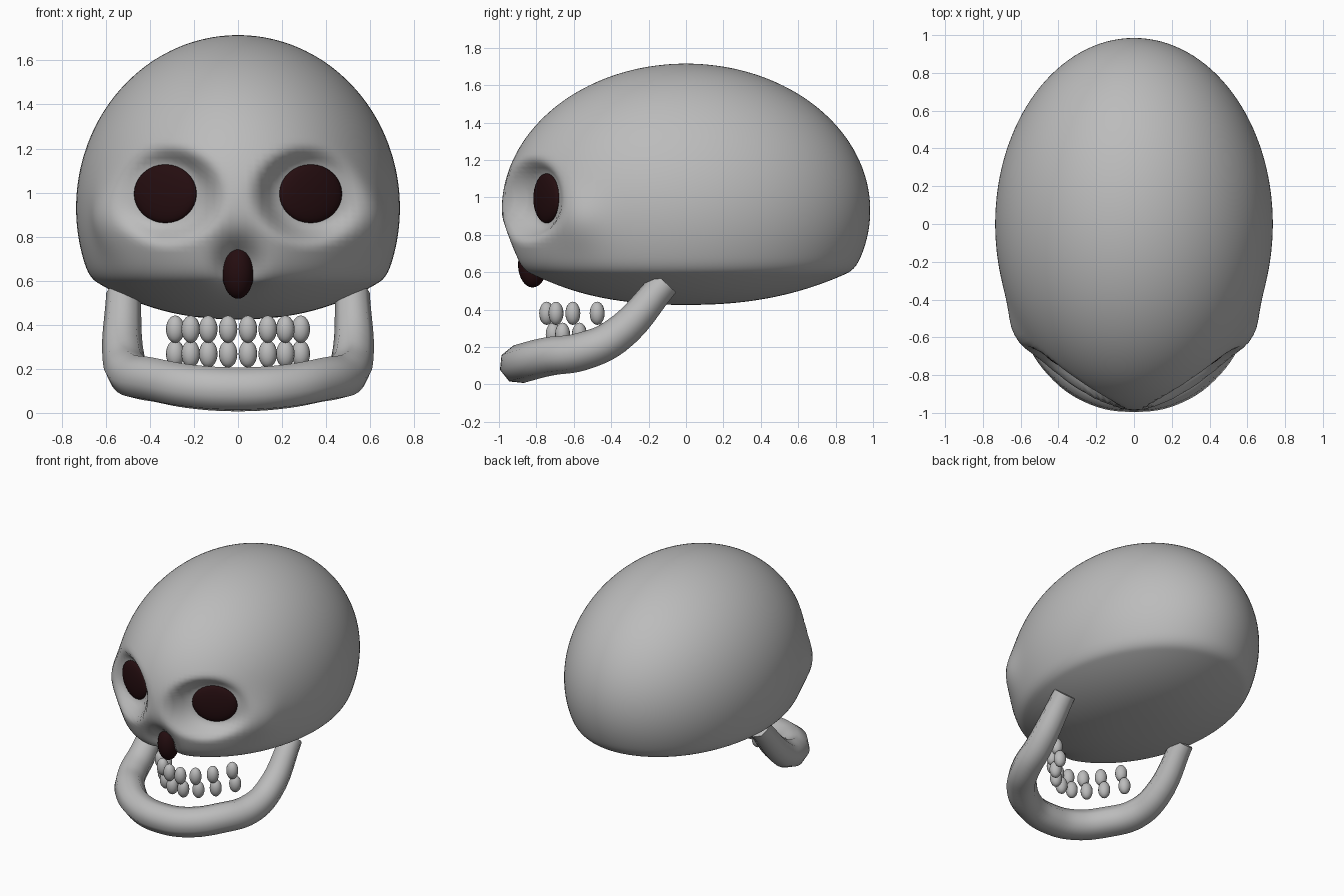
import bpy, bmesh, math
from mathutils import Vector

old = bpy.data.objects.get("Cube")
if old:
    bpy.data.objects.remove(old, do_unlink=True)


def make_material(name, colour):
    mat = bpy.data.materials.new(name)
    mat.use_nodes = True
    mat.diffuse_color = colour
    mat.node_tree.nodes["Principled BSDF"].inputs["Base Color"].default_value = colour
    return mat


bone = make_material("bone grey", (0.5, 0.5, 0.5, 1))
dark = make_material("dark red brown", (0.018, 0.004, 0.005, 1))


def sphere(name, mat, centre, radii, turn=0, segments=24, rings=16, shape=None):
    """Smooth ellipsoid; shape optionally remaps every vertex of the unit sphere."""
    bm = bmesh.new()
    bmesh.ops.create_uvsphere(bm, u_segments=segments, v_segments=rings, radius=1)
    for v in bm.verts:
        v.co = shape(v.co) if shape else Vector(a * b for a, b in zip(v.co, radii))
    for f in bm.faces:
        f.smooth = True
    mesh = bpy.data.meshes.new(name)
    bm.to_mesh(mesh)
    bm.free()
    mesh.materials.append(mat)
    obj = bpy.data.objects.new(name, mesh)
    obj.location = centre
    obj.rotation_euler.z = turn
    bpy.context.collection.objects.link(obj)
    return obj


def smoothstep(t):
    t = min(max(t, 0), 1)
    return t * t * (3 - 2 * t)


CHEEK = Vector((0.6, -0.6, 0.88))
SLOPE = 0.45


def skull_shape(p):
    # Dome above, shallow bowl below, with a soft edge between them
    r = math.hypot(p.x, p.y)
    dome = 0.93 + 0.785 * p.z
    bowl = 0.425 + 0.23 * r ** 2.3
    if p.z < 0:
        blend = max(0.05 - abs(dome - bowl), 0)
        dome = max(dome, bowl) + blend * blend / 0.2
    co = Vector((p.x * 0.735, p.y * 0.985, dome))
    if co.y > -0.2:
        return co
    # Cheekbones
    side = math.copysign(1, co.x)
    ax = abs(co.x)
    gap = (Vector((ax, co.y, co.z)) - CHEEK).length
    bump = 0.045 * math.exp(-(gap / 0.15) ** 2)
    co.x += side * bump * smoothstep(ax / 0.3)
    # Eye sockets, pressed onto slanted planes
    d = math.hypot((ax - 0.33) / 0.28, (co.z - 0.99) / 0.24)
    w = smoothstep((1 - d) / 0.45)
    co.y += w * (-0.74 + SLOPE * (ax - 0.33) - co.y)
    # Nose hollow
    co.y += 0.13 * math.exp(-(co.x / 0.09) ** 2 - ((co.z - 0.68) / 0.11) ** 2)
    return co


sphere("skull", bone, (0, 0, 0), None, segments=128, rings=96, shape=skull_shape)

# Eyes and nose
for label, s in (("left", 1), ("right", -1)):
    sphere(label + "_eye", dark, (s * 0.33, -0.745, 0.995), (0.156, 0.035, 0.133),
           turn=s * math.atan(SLOPE))
sphere("nose", dark, (0, -0.82, 0.64), (0.072, 0.078, 0.122))

# Two rows of teeth
for row, z, back in (("upper", 0.38, 0), ("lower", 0.268, 0.035)):
    for i, (x, y) in enumerate(((0.045, -0.745), (0.135, -0.695),
                                (0.215, -0.605), (0.285, -0.475))):
        for label, s in (("left", 1), ("right", -1)):
            sphere(f"{row}_tooth_{label}_{i + 1}", bone, (s * x, y + back, z),
                   (0.042, 0.04, 0.062), segments=16, rings=12)

# Jaw: one bent tube, mirrored from its left half (x, y, z, thickness)
half = [(0, -0.895, 0.107, 1), (0.2, -0.86, 0.118, 1), (0.38, -0.73, 0.15, 1),
        (0.485, -0.56, 0.175, 0.98), (0.52, -0.38, 0.255, 0.92),
        (0.52, -0.11, 0.545, 0.75)]
path = [(-x, y, z, t) for x, y, z, t in reversed(half[1:])] + half
curve = bpy.data.curves.new("jaw", "CURVE")
curve.dimensions = "3D"
curve.bevel_depth = 0.104
curve.bevel_resolution = 2
curve.resolution_u = 6
curve.use_fill_caps = True
spline = curve.splines.new("BEZIER")
spline.bezier_points.add(len(path) - 1)
for point, (x, y, z, t) in zip(spline.bezier_points, path):
    point.co = (x, y, z)
    point.radius = t
    point.handle_left_type = point.handle_right_type = "AUTO"
curve.materials.append(bone)
jaw = bpy.data.objects.new("jaw", curve)
bpy.context.collection.objects.link(jaw)
bpy.ops.object.select_all(action="DESELECT")
jaw.select_set(True)
bpy.context.view_layer.objects.active = jaw
bpy.ops.object.convert(target="MESH")
bpy.ops.object.shade_smooth_by_angle(angle=math.radians(50))
